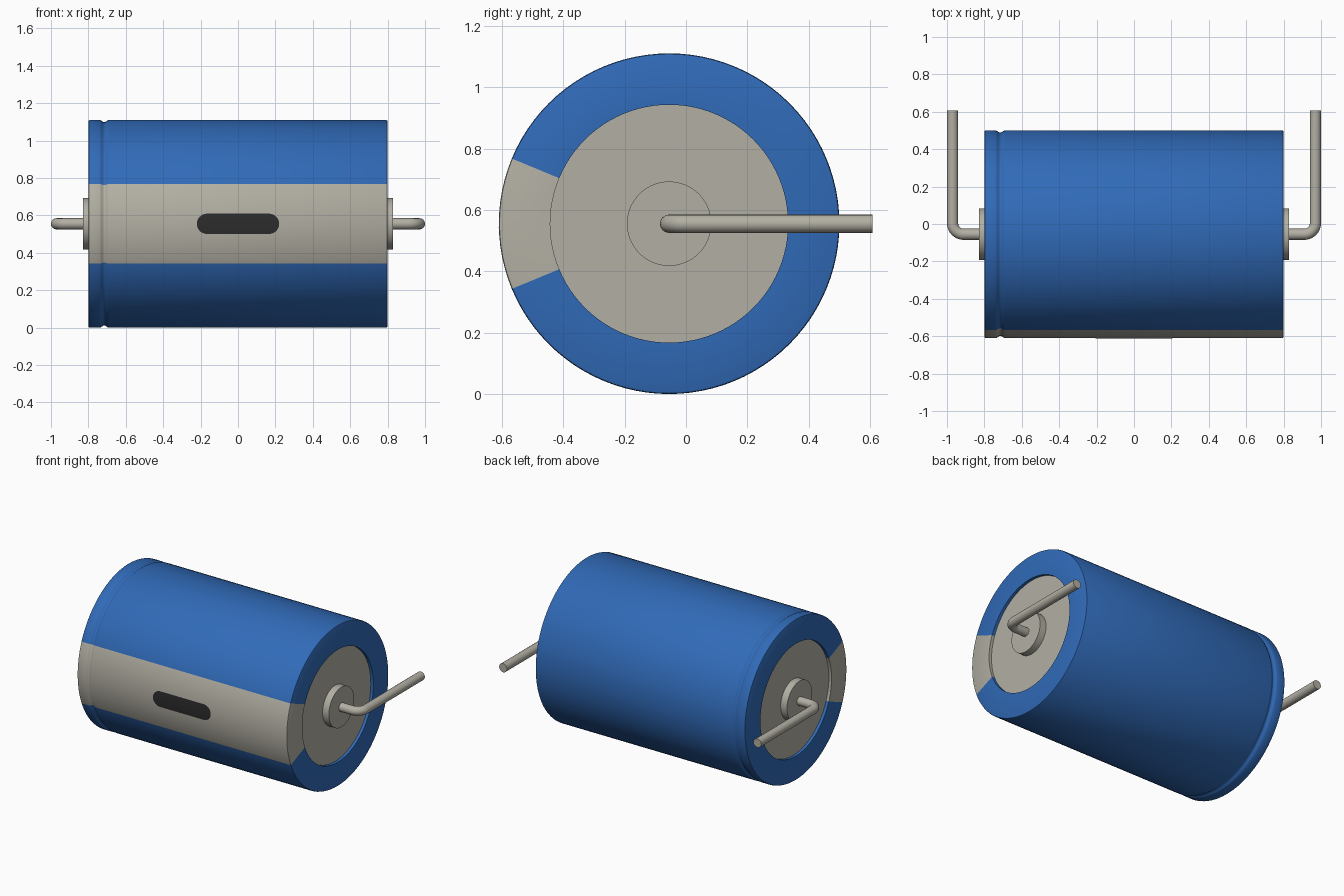
import bpy, bmesh
from math import sin, cos, pi, radians, sqrt, atan2

old = bpy.data.objects.get("Cube")
if old:
    bpy.data.objects.remove(old, do_unlink=True)

CY, CZ, R = -0.055, 0.555, 0.555   # axis of the can and its radius
HALF = 0.8                         # half length of the can
SEG = 96


def material(name, rgb):
    m = bpy.data.materials.new(name)
    m.use_nodes = True
    m.diffuse_color = (*rgb, 1)
    m.node_tree.nodes["Principled BSDF"].inputs["Base Color"].default_value = (*rgb, 1)
    return m


blue = material("blue sleeve", (0.030, 0.145, 0.480))
metal = material("warm grey metal", (0.45, 0.43, 0.37))
dark = material("dark mark", (0.025, 0.025, 0.025))


def finish(name, bm, mats):
    bmesh.ops.recalc_face_normals(bm, faces=bm.faces)
    mesh = bpy.data.meshes.new(name)
    bm.to_mesh(mesh)
    bm.free()
    ob = bpy.data.objects.new(name, mesh)
    bpy.context.collection.objects.link(ob)
    for m in mats:
        mesh.materials.append(m)
    smooth(ob)
    return ob


def smooth(ob):
    bpy.ops.object.select_all(action="DESELECT")
    ob.select_set(True)
    bpy.context.view_layer.objects.active = ob
    bpy.ops.object.shade_smooth_by_angle(angle=radians(35))


def lathe(name, profile, mats, rule=None):
    """Turn (x, radius) points around the long axis; open ends get a flat cap."""
    bm = bmesh.new()
    rings = []
    for x, r in profile:
        rings.append([bm.verts.new((x, CY + r * cos(2 * pi * i / SEG), CZ + r * sin(2 * pi * i / SEG)))
                      for i in range(SEG)])
    for a, b in zip(rings, rings[1:]):
        for i in range(SEG):
            j = (i + 1) % SEG
            f = bm.faces.new((a[i], a[j], b[j], b[i]))
            if rule:
                f.material_index = rule(f.calc_center_median())
    for ring in (rings[0], rings[-1]):
        bm.faces.new(ring).material_index = len(mats) - 1
    return finish(name, bm, mats)


def stripe(c):
    # The polarity band covers a wedge around the front direction
    return int(abs(atan2(c.z - CZ, CY - c.y)) < radians(22.5))


# Sleeve with rounded rims, a rolled groove near one end and recessed end faces
RIM, CAP, STEP = 0.008, 0.3875, 0.02
groove = [(-0.74 + 0.05 * t / 8, R - 0.012 * sin(pi * t / 8) ** 2) for t in range(9)]
profile = [(-HALF + STEP, CAP), (-HALF, CAP), (-HALF, R - RIM), (-HALF + RIM * 0.3, R - RIM * 0.3),
           (-HALF + RIM, R), *groove,
           (HALF - RIM, R), (HALF - RIM * 0.3, R - RIM * 0.3), (HALF, R - RIM),
           (HALF, CAP), (HALF - STEP, CAP)]
lathe("sleeve", profile, [blue, metal], stripe)

# Dark rounded bar following the curve of the band
bm = bmesh.new()
W, H, N = 0.22, 0.054, 12
columns = [-W + H - H * cos(pi / 2 * t / N) for t in range(N + 1)]
columns += [-x for x in reversed(columns)]
grid = []
for x in columns:
    d = max(0, abs(x) - (W - H))
    h = max(0.0005, sqrt(max(0, H * H - d * d)))
    col = []
    for k in range(9):
        a = h * (k / 4 - 1) / R
        col.append(bm.verts.new((x, CY - (R + 0.002) * cos(a), CZ + (R + 0.002) * sin(a))))
    grid.append(col)
for a, b in zip(grid, grid[1:]):
    for k in range(8):
        bm.faces.new((a[k], b[k], b[k + 1], a[k + 1]))
finish("polarity_mark", bm, [dark])

for side, s in (("left", 1), ("right", -1)):
    # Raised boss on each end
    lathe(side + "_boss", [(s * (HALF - 0.03), 0.1375), (s * 0.828, 0.1375)], [metal])

    # Round wire lead bent toward the back
    curve = bpy.data.curves.new(side + "_lead", "CURVE")
    curve.dimensions = "3D"
    curve.bevel_depth = 0.03
    curve.bevel_resolution = 6
    curve.use_fill_caps = True
    bend, end_x = 0.06, 0.97
    path = [(HALF, CY)]
    path += [(end_x - bend + bend * sin(t * pi / 20), CY + bend - bend * cos(t * pi / 20)) for t in range(11)]
    path.append((end_x, 0.608))
    sp = curve.splines.new("POLY")
    sp.points.add(len(path) - 1)
    for p, (x, y) in zip(sp.points, path):
        p.co = (s * x, y, CZ, 1)
    ob = bpy.data.objects.new(side + "_lead", curve)
    bpy.context.collection.objects.link(ob)
    curve.materials.append(metal)
    bpy.ops.object.select_all(action="DESELECT")
    ob.select_set(True)
    bpy.context.view_layer.objects.active = ob
    bpy.ops.object.convert(target="MESH")
    smooth(bpy.context.view_layer.objects.active)
